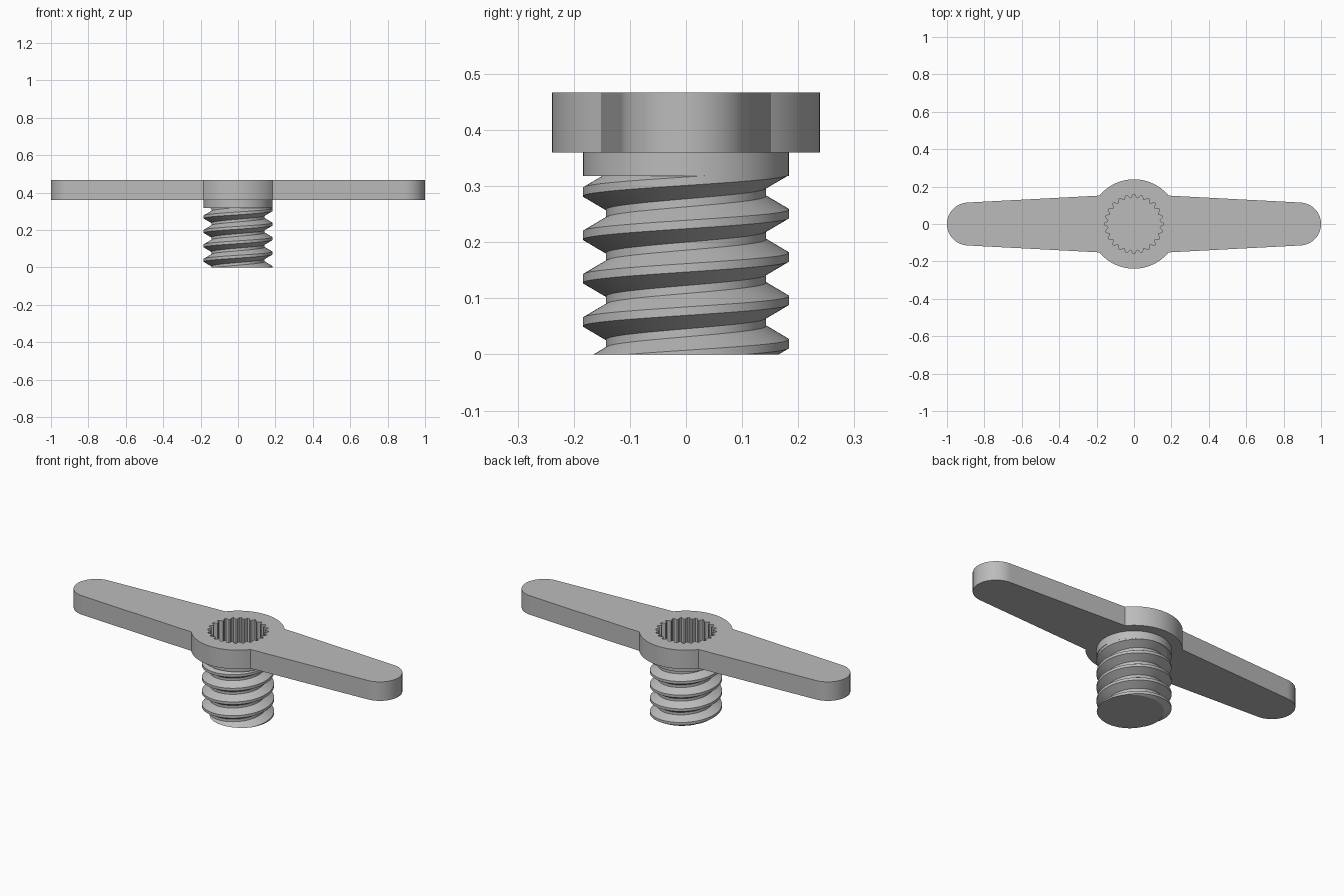
import bpy, bmesh, math
from math import cos, sin, pi, radians

if "Cube" in bpy.data.objects:
    bpy.data.objects.remove(bpy.data.objects["Cube"], do_unlink=True)

# One plain grey
grey = bpy.data.materials.new("plain grey")
grey.use_nodes = True
colour = (0.5, 0.5, 0.5, 1)
grey.diffuse_color = colour
grey.node_tree.nodes["Principled BSDF"].inputs["Base Color"].default_value = colour


def make_object(name, bm):
    bmesh.ops.recalc_face_normals(bm, faces=bm.faces[:])
    mesh = bpy.data.meshes.new(name)
    bm.to_mesh(mesh)
    bm.free()
    mesh.materials.append(grey)
    obj = bpy.data.objects.new(name, mesh)
    bpy.context.collection.objects.link(obj)
    return obj


def activate(obj):
    bpy.ops.object.select_all(action="DESELECT")
    obj.select_set(True)
    bpy.context.view_layer.objects.active = obj


def prism(name, outline, bottom, top):
    """Extrude a closed outline between two heights."""
    bm = bmesh.new()
    face = bm.faces.new([bm.verts.new((x, y, bottom)) for x, y in outline])
    grown = bmesh.ops.extrude_face_region(bm, geom=[face])["geom"]
    for v in grown:
        if isinstance(v, bmesh.types.BMVert):
            v.co.z = top
    return make_object(name, bm)


def arc(cx, radius, start, end, steps):
    angles = [radians(start + (end - start) * i / steps) for i in range(steps + 1)]
    return [(cx + radius * cos(a), radius * sin(a)) for a in angles]


# Handle: round hub with two tapered, round-ended arms
half = arc(0.885, 0.115, -90, 90, 32) + arc(0, 0.239, 39.4, 140.6, 32)
handle = prism("handle", half + [(-x, -y) for x, y in half], 0.36, 0.467)

# Collar under the hub
collar = prism("collar", arc(0, 0.184, 0, 360, 96)[:-1], 0.318, 0.36)

# Splined socket cut into hub and collar
TEETH = 24
spline = []
for i in range(TEETH):
    for shift, radius in ((-0.1, 0.157), (0.1, 0.157), (0.4, 0.139), (0.6, 0.139)):
        a = 2 * pi * (i + shift) / TEETH
        spline.append((radius * cos(a), radius * sin(a)))
cutter = prism("socket_cutter", spline, 0.33, 0.6)
cutter.hide_render = True
for part in (handle, collar):
    cut = part.modifiers.new("socket", "BOOLEAN")
    cut.operation = "DIFFERENCE"
    cut.solver = "EXACT"
    cut.object = cutter
    activate(part)
    bpy.ops.object.modifier_apply(modifier=cut.name)
bpy.data.objects.remove(cutter, do_unlink=True)

# Threaded shank: helical sweep of a trapezoid tooth, trimmed flat at both ends
PITCH, STEPS, TURNS = 0.0772, 72, 8
ROOT, CREST = 0.143, 0.184
tooth = ((-0.0315, ROOT), (-0.0075, CREST), (0.0075, CREST), (0.0315, ROOT))
bm = bmesh.new()
columns = []
for i in range(STEPS + 1):
    a = 2 * pi * i / STEPS
    columns.append([
        bm.verts.new((r * cos(a), r * sin(a), PITCH * (k - 2 + i / STEPS) + dz))
        for k in range(TURNS) for dz, r in tooth])
for left, right in zip(columns, columns[1:]):
    for j in range(len(left) - 1):
        bm.faces.new((left[j], right[j], right[j + 1], left[j + 1]))
bmesh.ops.remove_doubles(bm, verts=bm.verts[:], dist=0.0001)
for height, direction in ((0, -1), (0.319, 1)):
    bmesh.ops.bisect_plane(
        bm, geom=bm.verts[:] + bm.edges[:] + bm.faces[:], dist=0.00001,
        plane_co=(0, 0, height), plane_no=(0, 0, direction), clear_outer=True)
    rim = [e for e in bm.edges if e.is_boundary
           and all(abs(v.co.z - height) < 0.0001 for v in e.verts)]
    bmesh.ops.edgeloop_fill(bm, edges=rim)
shank = make_object("threaded_shank", bm)

for part in (handle, collar, shank):
    activate(part)
    bpy.ops.object.shade_smooth_by_angle(angle=radians(20))
